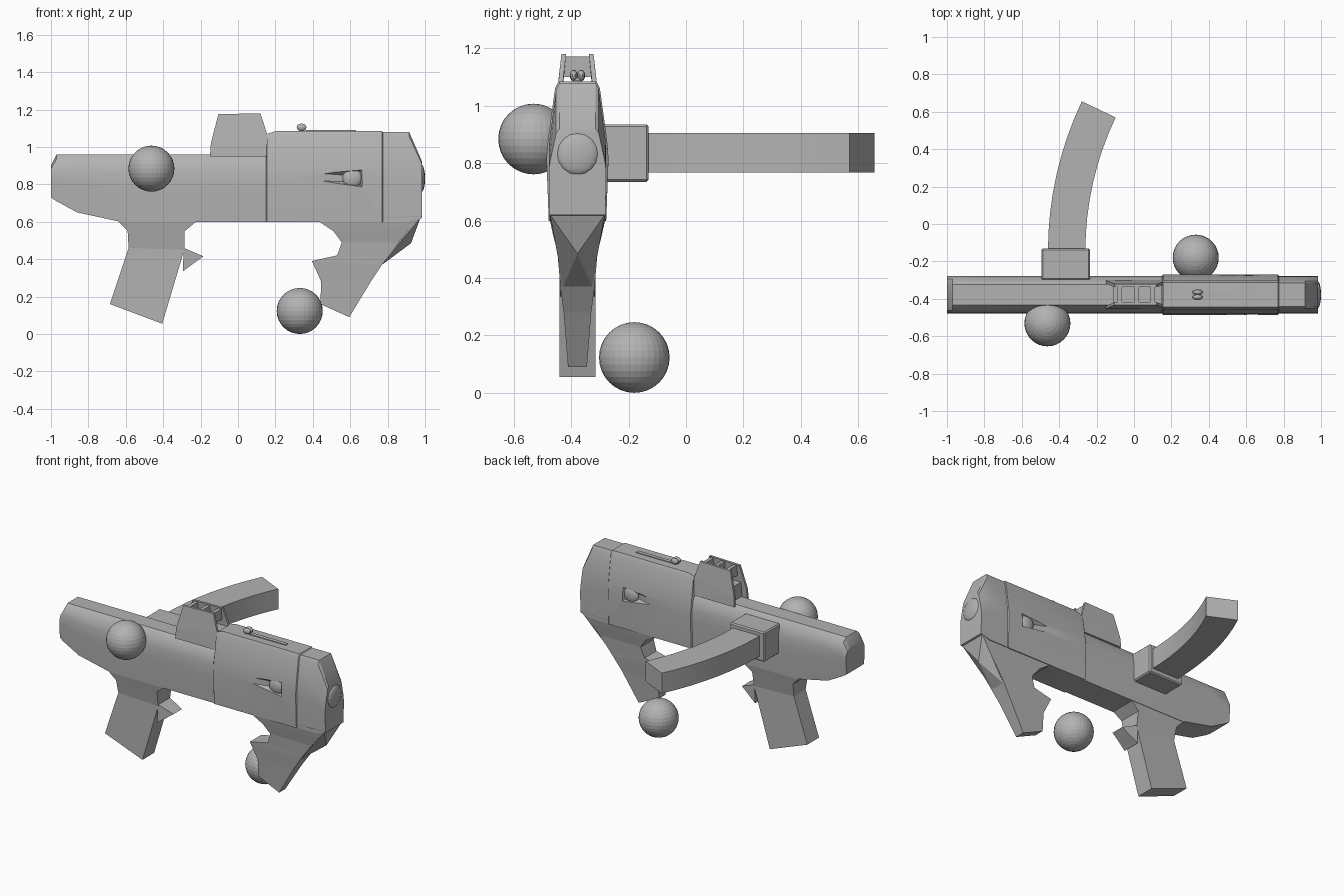
import bpy, bmesh, math
from mathutils import Vector, Matrix

if "Cube" in bpy.data.objects:
    bpy.data.objects.remove(bpy.data.objects["Cube"])

CY = -0.378  # centre plane of the body
grey = bpy.data.materials.new("plain grey")
grey.diffuse_color = (0.45, 0.45, 0.45, 1)
grey.use_nodes = True
grey.node_tree.nodes["Principled BSDF"].inputs["Base Color"].default_value = grey.diffuse_color


def finish(name, bm, angle=None):
    bmesh.ops.recalc_face_normals(bm, faces=bm.faces)
    me = bpy.data.meshes.new(name)
    bm.to_mesh(me)
    bm.free()
    me.materials.append(grey)
    ob = bpy.data.objects.new(name, me)
    bpy.context.collection.objects.link(ob)
    if angle:
        smooth(ob, angle)
    return ob


def smooth(ob, angle):
    bpy.ops.object.select_all(action='DESELECT')
    ob.select_set(True)
    bpy.context.view_layer.objects.active = ob
    bpy.ops.object.shade_smooth_by_angle(angle=math.radians(angle))


def loft(name, rings, angle=None):
    bm = bmesh.new()
    vs = [[bm.verts.new(p) for p in r] for r in rings]
    n = len(rings[0])
    for a, b in zip(vs, vs[1:]):
        for i in range(n):
            j = (i + 1) % n
            bm.faces.new((a[i], a[j], b[j], b[i]))
    bm.faces.new(vs[0])
    bm.faces.new(vs[-1])
    return finish(name, bm, angle)


def hull(name, pts):
    bm = bmesh.new()
    for p in pts:
        bm.verts.new(p)
    bmesh.ops.convex_hull(bm, input=bm.verts)
    bmesh.ops.dissolve_limit(bm, angle_limit=0.01, verts=bm.verts, edges=bm.edges)
    return finish(name, bm)


def box(name, x, y, z, bevel=0):
    bm = bmesh.new()
    bmesh.ops.create_cube(bm, size=1)
    for v in bm.verts:
        v.co = [(a + b) / 2 + c * (b - a) for (a, b), c in zip((x, y, z), v.co)]
    if bevel:
        bmesh.ops.bevel(bm, geom=bm.edges[:], offset=bevel, segments=1, affect='EDGES')
    return finish(name, bm)


def ball(name, loc, scale, u=32, v=16, angle=None):
    bm = bmesh.new()
    bmesh.ops.create_uvsphere(bm, u_segments=u, v_segments=v, radius=1,
                              matrix=Matrix.LocRotScale(Vector(loc), None, Vector(scale)))
    return finish(name, bm, angle)


def slab(name, rows, angle=None):
    """Loft of (front x, z, back x, z, half width) rows."""
    return loft(name, [[(x0, CY - w, z0), (x1, CY - w, z1), (x1, CY + w, z1), (x0, CY + w, z0)]
                       for x0, z0, x1, z1, w in rows], angle)


# Main body: cross-section types are (half width, height fraction)
LOW = ((.092, 0), (.1, .5), (.099, .72), (.085, .9), (.055, 1))
HIGH = ((.1, 0), (.108, .45), (.103, .58), (.078, .95), (.066, 1))
TAIL = ((.097, 0), (.1, .45), (.098, .58), (.074, .95), (.062, 1))
rings = []
for x, zb, zt, prof in ((-1, .73, .90, LOW), (-.97, .71, .96, LOW), (-.86, .65, .96, LOW),
                        (-.62, .598, .96, LOW), (-.2, .598, .96, LOW), (.15, .598, .965, LOW),
                        (.156, .598, 1.07, HIGH), (.2, .598, 1.085, HIGH), (.77, .598, 1.085, HIGH),
                        (.775, .6, 1.08, TAIL), (.915, .6, 1.08, TAIL), (.985, .62, .92, TAIL)):
    half = [(w, zb + f * (zt - zb)) for w, f in prof]
    rings.append([(x, CY + w, z) for w, z in half] + [(x, CY - w, z) for w, z in reversed(half)])
body = loft("body", rings)

# Side recesses with round buttons
for s, side in ((-1, "front"), (1, "back")):
    outer = [(x, CY + s * .14, z) for x, z in ((.34, .82), (.34, .865), (.68, .77), (.68, .895))]
    inner = [(x, CY + s * .078, z) for x, z in ((.56, .815), (.56, .85), (.65, .80), (.65, .865))]
    cutter = hull("recess_cutter", outer + inner)
    cutter.hide_render = True
    mod = body.modifiers.new("recess", 'BOOLEAN')
    mod.operation, mod.object, mod.solver = 'DIFFERENCE', cutter, 'EXACT'
    bpy.context.view_layer.objects.active = body
    bpy.ops.object.modifier_apply(modifier=mod.name)
    bpy.data.objects.remove(cutter)
    ball(side + "_button", (.612, CY + s * .085, .833), (.053, .022, .053), 16, 8, 40)
smooth(body, 32)
ball("end_button", (.982, CY, .832), (.018, .073, .073), 16, 8, 40)

# Front grip and trigger spike
slab("front_grip", [(-.65, .612, -.21, .612, .092), (-.59, .55, -.285, .55, .08),
                    (-.585, .46, -.287, .45, .0625), (-.685, .16, -.405, .055, .0625)])
hull("trigger", [(x, CY + s * w, z) for s in (-1, 1)
                 for x, z, w in ((-.29, .46, .0625), (-.185, .415, .045), (-.295, .335, .0625))])

# Rear grip and its rear ridge
slab("rear_grip", [(.42, .61, .985, .63, .098), (.51, .55, .92, .565, .085),
                   (.555, .49, .86, .49, .07), (.53, .42, .80, .41, .063),
                   (.395, .39, .77, .37, .06), (.445, .28, .71, .28, .048), (.44, .16, .595, .09, .033)])
hull("rear_ridge", [(.925, CY, .485)] + [(x, CY + s * w, z) for s in (-1, 1)
     for x, z, w in ((.77, .37, .05), (.92, .565, .085), (.975, .62, .095))])

# Side magazine: socket and curved box
box("magazine_socket", (-.495, -.235), (-.30, -.13), (.735, .935), .008)
R, rings = 1.76, []
for i in range(9):
    a = math.radians(25.5) * i / 8
    row = []
    for r, z in ((R + .1, .768), (R - .1, .768), (R - .1, .905), (R + .1, .905)):
        row.append((-.36 + R - r * math.cos(a), -.145 + r * math.sin(a), z))
    rings.append(row)
loft("magazine", rings, 30)

# Sight: two leaning walls with cross bars between
for s, side in ((-1, "front"), (1, "back")):
    hull(side + "_sight_wall", [(x, CY + s * (w - t), z) for t in (0, .016)
         for x, z, w in ((-.15, .95, .078), (-.145, 1.02, .074), (-.105, 1.175, .056),
                         (.12, 1.18, .056), (.155, 1.07, .068), (.155, .95, .078))])
for i, x in enumerate((-.075, .015, .1)):
    box("sight_bar_%d" % i, (x - .012, x + .012), (CY - .046, CY + .046), (1.1, 1.172))
box("sight_floor", (-.11, .15), (CY - .06, CY + .06), (.95, 1.06))

# Cocking strip and forked knob on top
box("cocking_strip", (.36, .63), (CY - .013, CY + .013), (1.07, 1.09))
box("knob_stem", (.325, .355), (CY - .012, CY + .012), (1.07, 1.1))
for s, side in ((-1, "front"), (1, "back")):
    ball(side + "_knob_half", (.34, CY + s * .013, 1.105), (.028, .014, .02), 10, 6, 40)

# Loose balls
ball("front_ball", (-.463, -.531, .884), (.123, .123, .123))
ball("ground_ball", (.33, -.18, .123), (.123, .123, .123))
